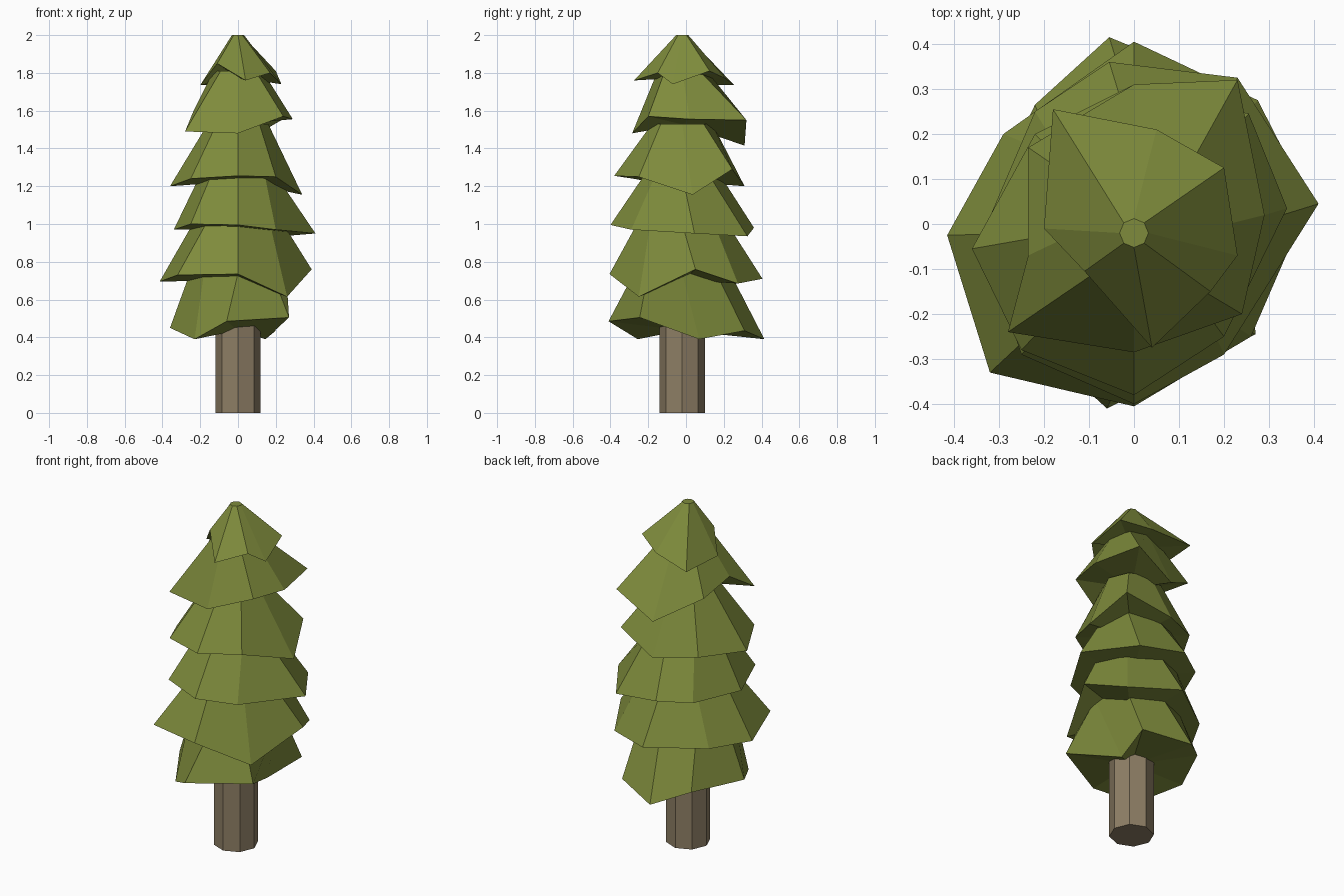
import bpy, bmesh
from math import sin, cos, pi
from mathutils import Vector

if "Cube" in bpy.data.objects:
    bpy.data.objects.remove(bpy.data.objects["Cube"])

CY = -0.02  # trunk axis sits slightly forward
SPOKES = 8


def material(name, rgb):
    m = bpy.data.materials.new(name)
    m.diffuse_color = (*rgb, 1)
    m.use_nodes = True
    m.node_tree.nodes["Principled BSDF"].inputs["Base Color"].default_value = m.diffuse_color
    return m


bark = material("bark", (0.27, 0.21, 0.13))
leaf = material("needles", (0.21, 0.26, 0.045))


def add_object(name, bm, mat):
    bmesh.ops.recalc_face_normals(bm, faces=bm.faces)
    me = bpy.data.meshes.new(name)
    bm.to_mesh(me)
    bm.free()
    me.materials.append(mat)
    ob = bpy.data.objects.new(name, me)
    bpy.context.collection.objects.link(ob)


def circle(r, z):
    # even octagon, starting at the front and turning to the right
    return [(r * sin(2 * pi * i / SPOKES), CY - r * cos(2 * pi * i / SPOKES), z)
            for i in range(SPOKES)]


def loft(name, lower, upper, mat):
    bm = bmesh.new()
    lo = [bm.verts.new(p) for p in lower]
    up = [bm.verts.new(p) for p in upper]
    mean = sum((v.co for v in lo), Vector()) / SPOKES
    hub = bm.verts.new((0, CY, mean.z))
    for i in range(SPOKES):
        j = (i + 1) % SPOKES
        bm.faces.new((lo[i], lo[j], up[j], up[i]))
        bm.faces.new((lo[j], lo[i], hub))
    bm.faces.new(up)
    add_object(name, bm, mat)


def tier(name, top_z, top_r, tips):
    loft(name, tips, circle(top_r, top_z), leaf)


# Trunk
loft("trunk", circle(0.12, 0), circle(0.12, 0.48), bark)

# Foliage tiers, ragged branch tips: front, then turning to the right
tier("foliage_1", 0.74, 0.255, [
    (-.06, -.41, .485), (.27, -.245, .505), (.145, .07, .39), (.2, .31, .435),
    (-.055, .415, .39), (-.22, .265, .45), (-.36, -.03, .45), (-.23, -.255, .39)])
tier("foliage_2", 1.0, 0.24, [
    (0, -.405, .735), (.26, -.25, .615), (.39, .05, .76), (.275, .275, .685),
    (0, .405, .71), (-.29, .2, .7), (-.415, -.025, .695), (-.32, -.33, .73)])
tier("foliage_3", 1.26, 0.2, [
    (0, -.4, .995), (.2, -.29, .97), (.41, .045, .95), (.23, .325, .935),
    (-.055, .36, .98), (-.22, .25, .97), (-.34, -.03, .97), (-.25, -.29, 1.0)])
tier("foliage_4", 1.53, 0.16, [
    (0, -.38, 1.255), (.2, -.25, 1.25), (.34, .035, 1.155), (.255, .245, 1.29),
    (0, .31, 1.2), (-.22, .2, 1.22), (-.36, -.055, 1.2), (-.25, -.28, 1.24)])
tier("foliage_5", 1.81, 0.13, [
    (0, -.285, 1.48), (.24, -.2, 1.57), (.29, .02, 1.555), (.23, .32, 1.55),
    (0, .31, 1.415), (-.235, .17, 1.56), (-.235, -.07, 1.6), (-.28, -.24, 1.49)])
tier("foliage_6", 2.0, 0.032, [
    (.04, -.275, 1.76), (.17, -.15, 1.8), (.23, -.07, 1.74), (.2, .125, 1.81),
    (.05, .21, 1.77), (-.18, .255, 1.735), (-.2, -.01, 1.735), (-.11, -.105, 1.85)])
